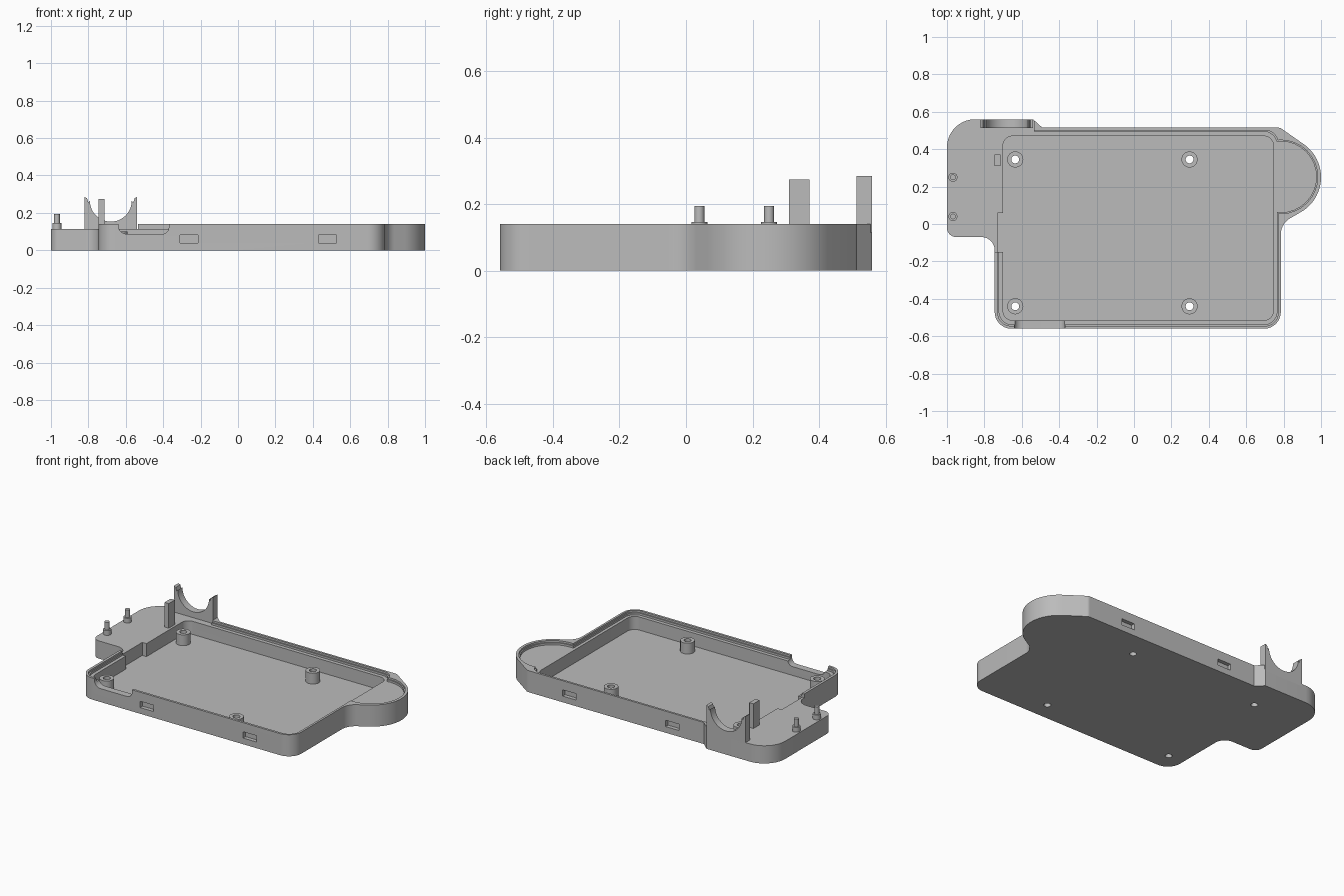
import bpy, bmesh, math
from mathutils import Vector

cube = bpy.data.objects.get("Cube")
if cube:
    bpy.data.objects.remove(cube, do_unlink=True)

grey = bpy.data.materials.new("plain grey")
grey.use_nodes = True
COLOUR = (0.5, 0.5, 0.5, 1)
grey.diffuse_color = COLOUR
grey.node_tree.nodes["Principled BSDF"].inputs["Base Color"].default_value = COLOUR


def arc(cx, cy, r, a0, a1, n=24):
    return [(cx + r * math.cos(math.radians(a0 + (a1 - a0) * i / n)),
             cy + r * math.sin(math.radians(a0 + (a1 - a0) * i / n))) for i in range(n + 1)]


def rounded(corners, n=10):
    """Polygon from (x, y, fillet radius); a missing radius keeps the corner."""
    out = []
    for i, c in enumerate(corners):
        p = Vector(c[:2])
        if len(c) < 3:
            out.append(tuple(p))
            continue
        u = (Vector(corners[i - 1][:2]) - p).normalized()
        v = (Vector(corners[(i + 1) % len(corners)][:2]) - p).normalized()
        half = u.angle(v) / 2
        centre = p + (u + v).normalized() * (c[2] / math.sin(half))
        a = p + u * (c[2] / math.tan(half)) - centre
        b = p + v * (c[2] / math.tan(half)) - centre
        turn = a.angle_signed(b)
        for k in range(n + 1):
            t = -turn * k / n
            out.append((centre.x + a.x * math.cos(t) - a.y * math.sin(t),
                        centre.y + a.x * math.sin(t) + a.y * math.cos(t)))
    return out


def rect(x0, x1, y0, y1, r=0):
    pts = [(x0, y0), (x1, y0), (x1, y1), (x0, y1)]
    return rounded([p + (r,) for p in pts]) if r else pts


def prism(name, pts, lo, hi, upright=False):
    """Extrude a profile along z, or along y when upright."""
    bm = bmesh.new()
    put = (lambda p: (p[0], lo, p[1])) if upright else (lambda p: (p[0], p[1], lo))
    face = bm.faces.new([bm.verts.new(put(p)) for p in pts])
    new = bmesh.ops.extrude_face_region(bm, geom=[face])["geom"]
    shift = (0, hi - lo, 0) if upright else (0, 0, hi - lo)
    bmesh.ops.translate(bm, vec=shift, verts=[g for g in new if isinstance(g, bmesh.types.BMVert)])
    bmesh.ops.recalc_face_normals(bm, faces=bm.faces)
    mesh = bpy.data.meshes.new(name)
    bm.to_mesh(mesh)
    bm.free()
    mesh.materials.append(grey)
    ob = bpy.data.objects.new(name, mesh)
    bpy.context.collection.objects.link(ob)
    return ob


def disc(name, x, y, r, lo, hi):
    return prism(name, arc(x, y, r, 0, 360, 32)[:-1], lo, hi)


def cut(ob, cutter, op="DIFFERENCE"):
    bpy.context.view_layer.objects.active = ob
    mod = ob.modifiers.new("cut", "BOOLEAN")
    mod.operation, mod.solver, mod.object = op, "EXACT", cutter
    bpy.ops.object.modifier_apply(modifier=mod.name)
    bpy.data.objects.remove(cutter, do_unlink=True)


RIM, LEDGE, FLOOR, TOP = 0.14, 0.115, 0.03, 0.4

# Tray outline with side platform and round end
bulge = arc(0.785, 0.25, 0.215, -60, 55)
tray = prism("tray", rounded(
    [(-1, -0.07, 0.05), (-0.745, -0.07, 0.07), (-0.745, -0.56, 0.09), (0.785, -0.56, 0.09),
     (0.785, 0.002, 0.1)] + bulge +
    [(0.781, 0.515, 0.03), (-0.49, 0.515), (-0.54, 0.56), (-1, 0.56, 0.15)]), 0, RIM)

# Lowered platform, and the two-step lip around the rim
cut(tray, prism("platform_cut", rect(-1.1, -0.535, -0.15, 0.6), LEDGE, TOP))
for inset, z in ((0, 0.128), (0.007, LEDGE)):
    cut(tray, prism("lip_cut", rect(-0.728 + inset, 0.771 - inset, -0.545 + inset,
                                    0.501 - inset, 0.07), z, TOP))
    cut(tray, disc("round_lip_cut", 0.785, 0.252, 0.197 - inset, z, TOP))
cut(tray, prism("lip_corner_cut", rect(-0.6, -0.3, 0.3, 0.494), LEDGE, TOP))

# Deep pocket, its side recess and the cable notch in the front wall
cut(tray, prism("pocket_cut", rect(-0.70, 0.745, -0.515, 0.47, 0.05), FLOOR, TOP))
cut(tray, prism("recess_cut", rect(-0.73, -0.65, -0.15, 0.06), FLOOR, TOP))
notch = rounded([(-0.64, 0.3), (-0.64, 0.087, 0.045), (-0.37, 0.087, 0.035), (-0.37, 0.3)])
cut(tray, prism("notch_cut", notch, -0.6, -0.5, True))

# Latch slots in the front and back walls
for x in (-0.2625, 0.4775):
    for y0, y1 in ((-0.6, -0.535), (0.49, 0.6)):
        cut(tray, prism("slot_cut", rect(x - 0.048, x + 0.048, 0.04, 0.081), y0, y1, True))

# Screw posts with holes through the floor
for x in (-0.635, 0.297):
    for y in (-0.44, 0.345):
        cut(tray, disc("post", x, y, 0.043, FLOOR - 0.01, 0.1), "UNION")
        cut(tray, disc("hole_cut", x, y, 0.021, -0.1, TOP))

# Cradle bracket, support post and locating pins on the platform
horn = [(-0.54, 0.1), (-0.54, 0.285), (-0.553, 0.278), (-0.56, 0.255)]
mirrored = [(-1.36 - x, z) for x, z in reversed(horn)]
bracket = prism("cradle_bracket", horn + arc(-0.68, 0.265, 0.112, 0, -180) + mirrored,
                0.513, 0.56, True)
support = prism("support_post", rect(-0.745, -0.715, 0.31, 0.372), 0.1, 0.275)
parts = [tray, bracket, support]
for i, y in enumerate((0.04, 0.25)):
    parts.append(disc(f"pin_base_{i + 1}", -0.968, y, 0.024, 0.1, 0.146))
    parts.append(disc(f"pin_{i + 1}", -0.968, y, 0.015, 0.12, 0.195))

bpy.ops.object.select_all(action="DESELECT")
for ob in parts:
    ob.select_set(True)
bpy.context.view_layer.objects.active = tray
bpy.ops.object.shade_smooth_by_angle(angle=math.radians(30))
